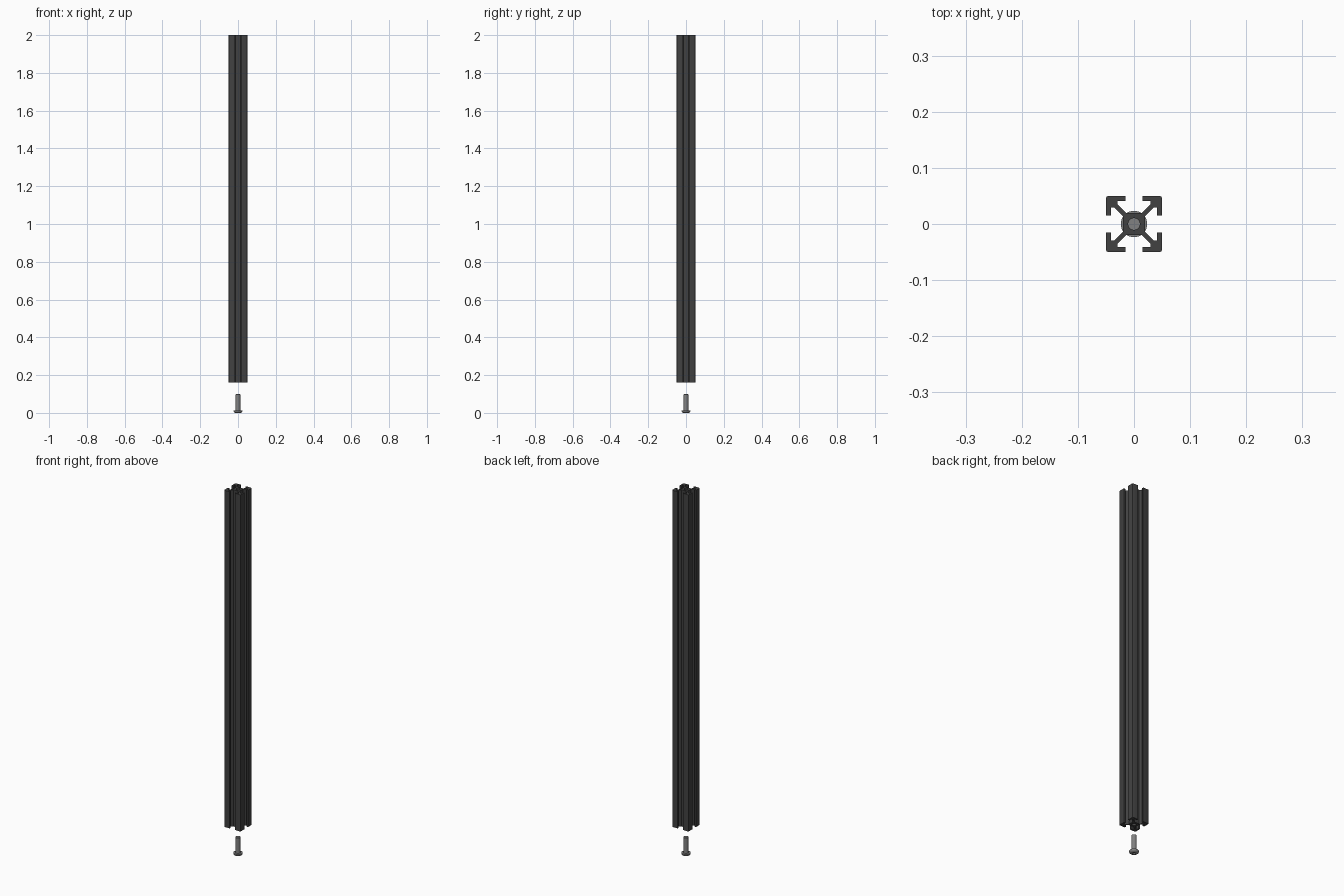
import bpy, bmesh, math

if "Cube" in bpy.data.objects:
    bpy.data.objects.remove(bpy.data.objects["Cube"], do_unlink=True)


def make_material(name, value):
    mat = bpy.data.materials.new(name)
    mat.use_nodes = True
    colour = (value, value, value, 1)
    mat.diffuse_color = colour
    mat.node_tree.nodes["Principled BSDF"].inputs["Base Color"].default_value = colour
    return mat


def finish(bm, name, mat):
    bmesh.ops.recalc_face_normals(bm, faces=bm.faces[:])
    mesh = bpy.data.meshes.new(name)
    bm.to_mesh(mesh)
    bm.free()
    mesh.materials.append(mat)
    obj = bpy.data.objects.new(name, mesh)
    bpy.context.collection.objects.link(obj)
    bpy.ops.object.select_all(action='DESELECT')
    obj.select_set(True)
    bpy.context.view_layer.objects.active = obj
    bpy.ops.object.shade_smooth_by_angle(angle=math.radians(30))
    return obj


def circle(radius, count):
    return [(radius * math.cos(math.tau * i / count),
             radius * math.sin(math.tau * i / count)) for i in range(count)]


def ring(bm, points, z):
    return [bm.verts.new((x, y, z)) for x, y in points]


def edges_of(bm, loop):
    pairs = zip(loop, loop[1:] + loop[:1])
    return [bm.edges.get(p) or bm.edges.new(p) for p in pairs]


def bridge(bm, a, b):
    n = len(a)
    for i in range(n):
        j = (i + 1) % n
        bm.faces.new((a[i], a[j], b[j], b[i]))


def fill_between(bm, outer, inner):
    bmesh.ops.triangle_fill(bm, use_beauty=True,
                            edges=edges_of(bm, outer) + edges_of(bm, inner))


# Slotted rail: half of one corner, mirrored over the diagonal, turned four times
half = [(0.0145, 0.02), (0.0295, 0.035), (0.0295, 0.041),
        (0.0155, 0.041), (0.0155, 0.05), (0.046, 0.05), (0.0488, 0.0488)]
corner = half + [(y, x) for x, y in reversed(half[:-1])]
outline = []
for turn in range(4):
    c, s = [(1, 0), (0, -1), (-1, 0), (0, 1)][turn]
    outline += [(c * x - s * y, s * x + c * y) for x, y in corner]

bm = bmesh.new()
bore = circle(0.0105, 32)
ends = []
for z in (0.16, 2.0):
    outer, inner = ring(bm, outline, z), ring(bm, bore, z)
    fill_between(bm, outer, inner)
    ends.append((outer, inner))
bridge(bm, ends[0][0], ends[1][0])
bridge(bm, ends[0][1], ends[1][1])
finish(bm, "slotted_rail", make_material("dark anodised metal", 0.053))

# Button-head screw, head downward: dome, flat shoulder, shank with bevelled tip
SEGMENTS = 40
HEAD_RADIUS, HEAD_HEIGHT, SHANK_RADIUS, TIP = 0.0235, 0.0138, 0.0125, 0.1
profile = []
for i in range(7):
    a = math.radians(90) * i / 6
    profile.append((0.0115 + (HEAD_RADIUS - 0.0115) * math.sin(a),
                    (HEAD_HEIGHT - 0.002) * (1 - math.cos(a))))
profile += [(HEAD_RADIUS, HEAD_HEIGHT), (SHANK_RADIUS, HEAD_HEIGHT),
            (SHANK_RADIUS, TIP - 0.002), (SHANK_RADIUS - 0.002, TIP)]

bm = bmesh.new()
rings = [ring(bm, circle(r, SEGMENTS), z) for r, z in profile]
for low, high in zip(rings, rings[1:]):
    bridge(bm, low, high)
bm.faces.new(rings[-1])

# Hex socket in the head
hexagon = circle(0.0087, 6)
mouth, floor = ring(bm, hexagon, 0), ring(bm, hexagon, 0.008)
fill_between(bm, rings[0], mouth)
bridge(bm, mouth, floor)
bm.faces.new(floor)
finish(bm, "button_head_screw", make_material("grey steel", 0.22))
